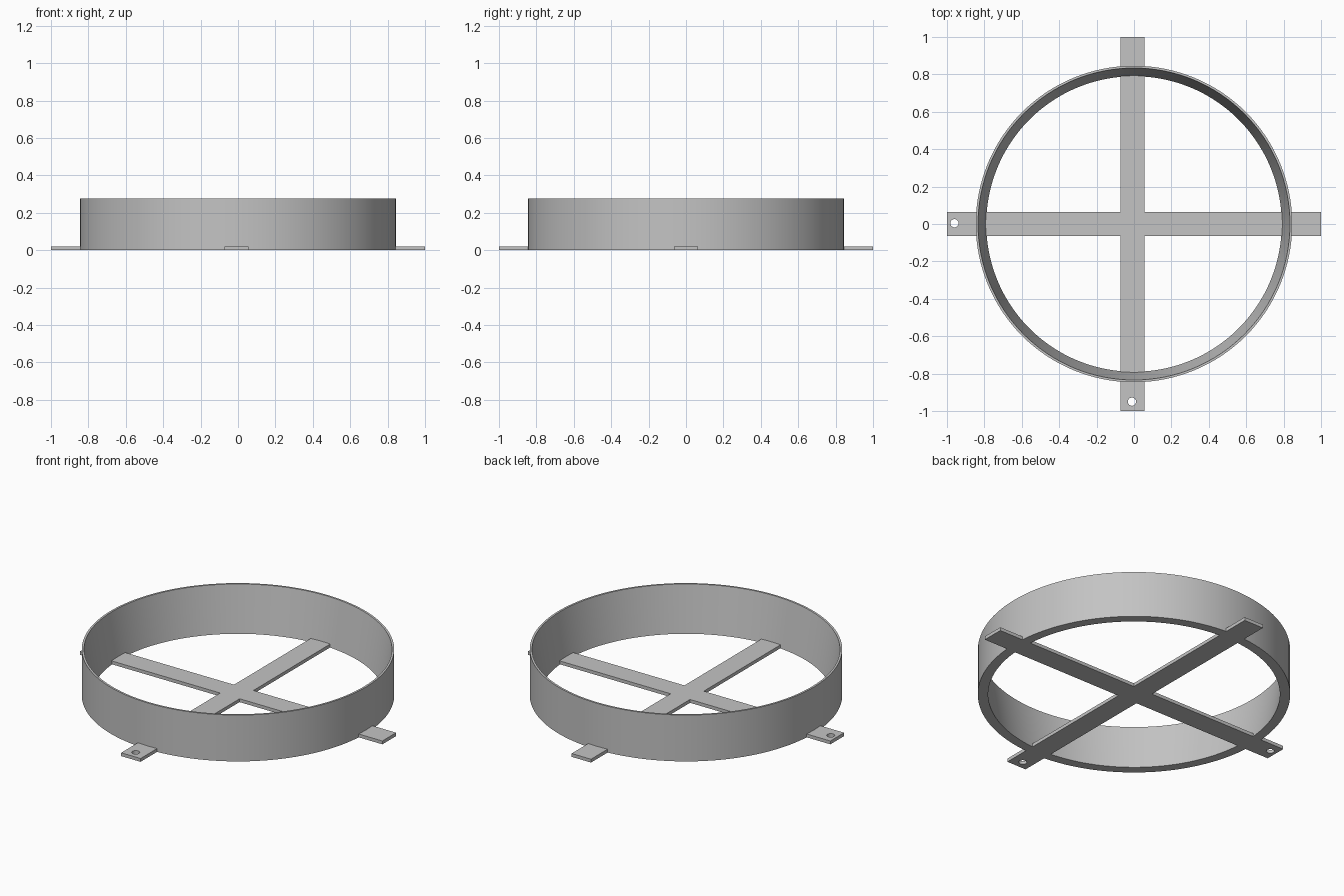
import bpy
import bmesh
from math import cos, sin, tau, radians

default_cube = bpy.data.objects.get("Cube")
if default_cube:
    bpy.data.objects.remove(default_cube, do_unlink=True)

RING_HEIGHT = 0.277
BAR_HEIGHT = 0.02
OUTER = 0.846
INNER_TOP = 0.834
INNER_BOTTOM = 0.79
SEGMENTS = 128

grey = bpy.data.materials.new("light_grey")
grey.use_nodes = True
colour = (0.55, 0.55, 0.55, 1)
grey.diffuse_color = colour
grey.node_tree.nodes["Principled BSDF"].inputs["Base Color"].default_value = colour


def make_object(name, bm):
    bmesh.ops.recalc_face_normals(bm, faces=bm.faces)
    mesh = bpy.data.meshes.new(name)
    bm.to_mesh(mesh)
    bm.free()
    mesh.materials.append(grey)
    obj = bpy.data.objects.new(name, mesh)
    bpy.context.collection.objects.link(obj)
    return obj


def select_only(obj):
    bpy.ops.object.select_all(action='DESELECT')
    obj.select_set(True)
    bpy.context.view_layer.objects.active = obj


# Ring: wall profile with a tapered inside, revolved around z
bm = bmesh.new()
profile = [(OUTER, 0), (OUTER, RING_HEIGHT), (INNER_TOP, RING_HEIGHT), (INNER_BOTTOM, 0)]
loops = []
for i in range(SEGMENTS):
    a = tau * i / SEGMENTS
    loops.append([bm.verts.new((r * cos(a), r * sin(a), z)) for r, z in profile])
for i, loop in enumerate(loops):
    following = loops[(i + 1) % SEGMENTS]
    for j in range(4):
        k = (j + 1) % 4
        bm.faces.new((loop[j], following[j], following[k], loop[k]))
ring = make_object("ring_wall", bm)
select_only(ring)
bpy.ops.object.shade_smooth_by_angle(angle=radians(30))

# Cross brace: one plus-shaped outline extruded upwards
left, right, half = -0.072, 0.056, 0.065
outline = [(right, -1), (right, -half), (1, -half), (1, half), (right, half), (right, 1),
           (left, 1), (left, half), (-1, half), (-1, -half), (left, -half), (left, -1)]
bm = bmesh.new()
base = bm.faces.new([bm.verts.new((x, y, 0)) for x, y in outline])
extruded = bmesh.ops.extrude_face_region(bm, geom=[base], use_keep_orig=True)
top = [v for v in extruded["geom"] if isinstance(v, bmesh.types.BMVert)]
bmesh.ops.translate(bm, verts=top, vec=(0, 0, BAR_HEIGHT))
brace = make_object("cross_brace", bm)

# Screw holes through the right and front tabs
for x, y in [(-0.96, 0.004), (-0.011, -0.95)]:
    bpy.ops.mesh.primitive_cylinder_add(vertices=32, radius=0.022, depth=0.2, location=(x, y, 0))
    cutter = bpy.context.object
    cutter.name = "hole_cutter"
    cutter.hide_render = True
    select_only(brace)
    cut = brace.modifiers.new("screw_hole", 'BOOLEAN')
    cut.operation = 'DIFFERENCE'
    cut.solver = 'EXACT'
    cut.object = cutter
    bpy.ops.object.modifier_apply(modifier=cut.name)
    bpy.data.objects.remove(cutter, do_unlink=True)
